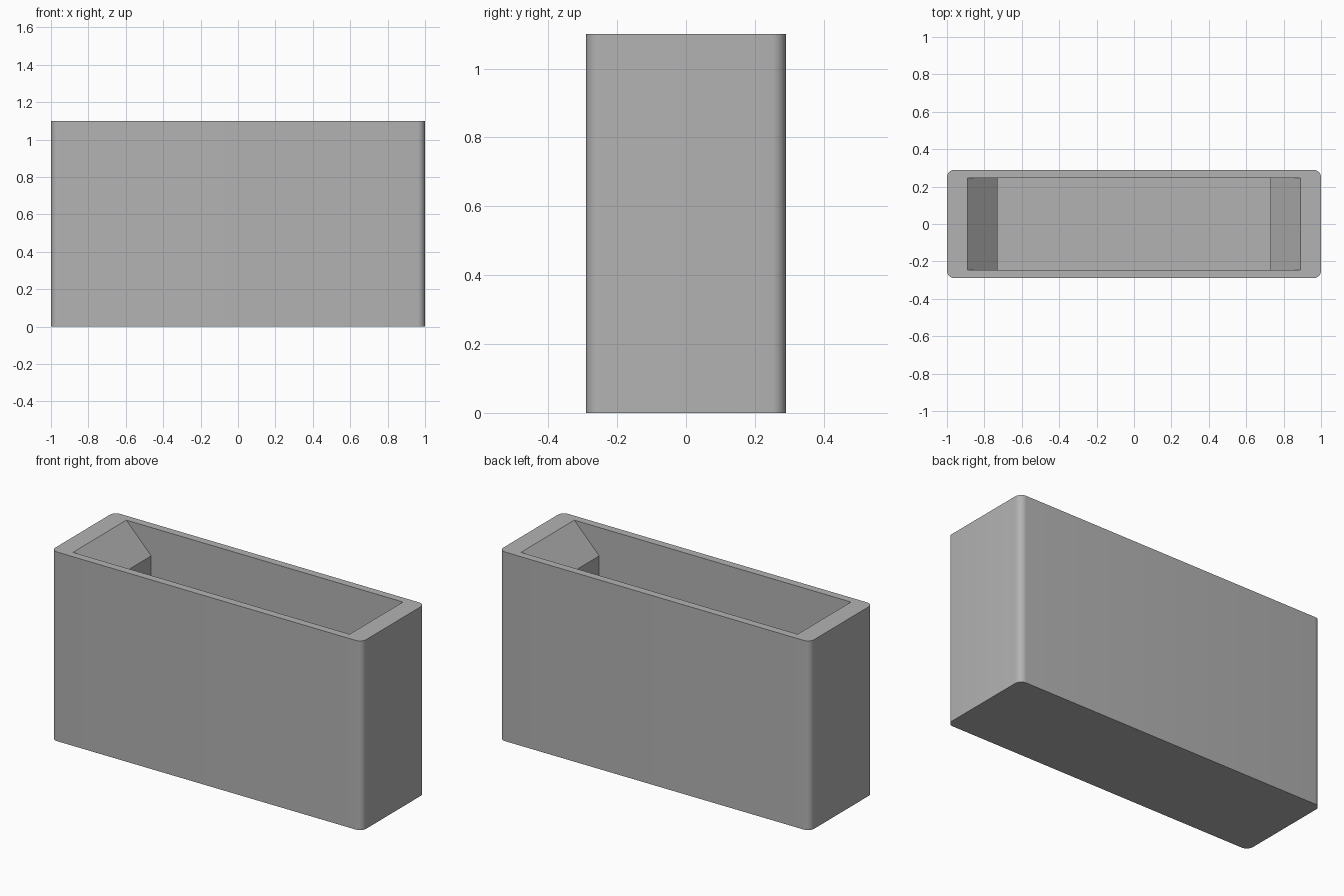
import bpy
import bmesh

cube = bpy.data.objects.get("Cube")
if cube:
    bpy.data.objects.remove(cube, do_unlink=True)

LENGTH, DEPTH, HEIGHT = 2.0, 0.58, 1.1
CORNER = 0.04
MOUTH, SHAFT, CAVITY_DEPTH = 0.89, 0.73, 0.49   # half widths of the opening, full depth
LEDGE, FLOOR = HEIGHT - 0.165, 0.05

grey = bpy.data.materials.new("plain grey")
grey.use_nodes = True
colour = (0.45, 0.45, 0.45, 1)
grey.diffuse_color = colour
grey.node_tree.nodes["Principled BSDF"].inputs["Base Color"].default_value = colour


def make_object(name, bm):
    bmesh.ops.recalc_face_normals(bm, faces=bm.faces)
    mesh = bpy.data.meshes.new(name)
    bm.to_mesh(mesh)
    bm.free()
    mesh.materials.append(grey)
    obj = bpy.data.objects.new(name, mesh)
    bpy.context.collection.objects.link(obj)
    return obj


# Outer block with rounded upright corners
bm = bmesh.new()
bmesh.ops.create_cube(bm, size=1)
bmesh.ops.scale(bm, vec=(LENGTH, DEPTH, HEIGHT), verts=bm.verts)
bmesh.ops.translate(bm, vec=(0, 0, HEIGHT / 2), verts=bm.verts)
uprights = [e for e in bm.edges if abs(e.verts[0].co.z - e.verts[1].co.z) > 0.5]
bmesh.ops.bevel(bm, geom=uprights, offset=CORNER, segments=8, profile=0.5, affect="EDGES")
body = make_object("hollow_box", bm)

# Cavity cutter: a shaft that flares out to the mouth at both ends
half = [(SHAFT, FLOOR), (SHAFT, LEDGE), (MOUTH, HEIGHT), (MOUTH, HEIGHT + 0.1)]
profile = half + [(-x, z) for x, z in reversed(half)]
bm = bmesh.new()
face = bm.faces.new([bm.verts.new((x, -CAVITY_DEPTH / 2, z)) for x, z in profile])
extruded = bmesh.ops.extrude_face_region(bm, geom=[face])
moved = [g for g in extruded["geom"] if isinstance(g, bmesh.types.BMVert)]
bmesh.ops.translate(bm, vec=(0, CAVITY_DEPTH, 0), verts=moved)
cutter = make_object("cavity_cutter", bm)
cutter.hide_render = True

# Hollow out the block
cut = body.modifiers.new("cavity", "BOOLEAN")
cut.operation = "DIFFERENCE"
cut.solver = "EXACT"
cut.object = cutter
bpy.ops.object.select_all(action="DESELECT")
body.select_set(True)
bpy.context.view_layer.objects.active = body
bpy.ops.object.modifier_apply(modifier=cut.name)
bpy.data.objects.remove(cutter, do_unlink=True)
bpy.ops.object.shade_smooth_by_angle()
